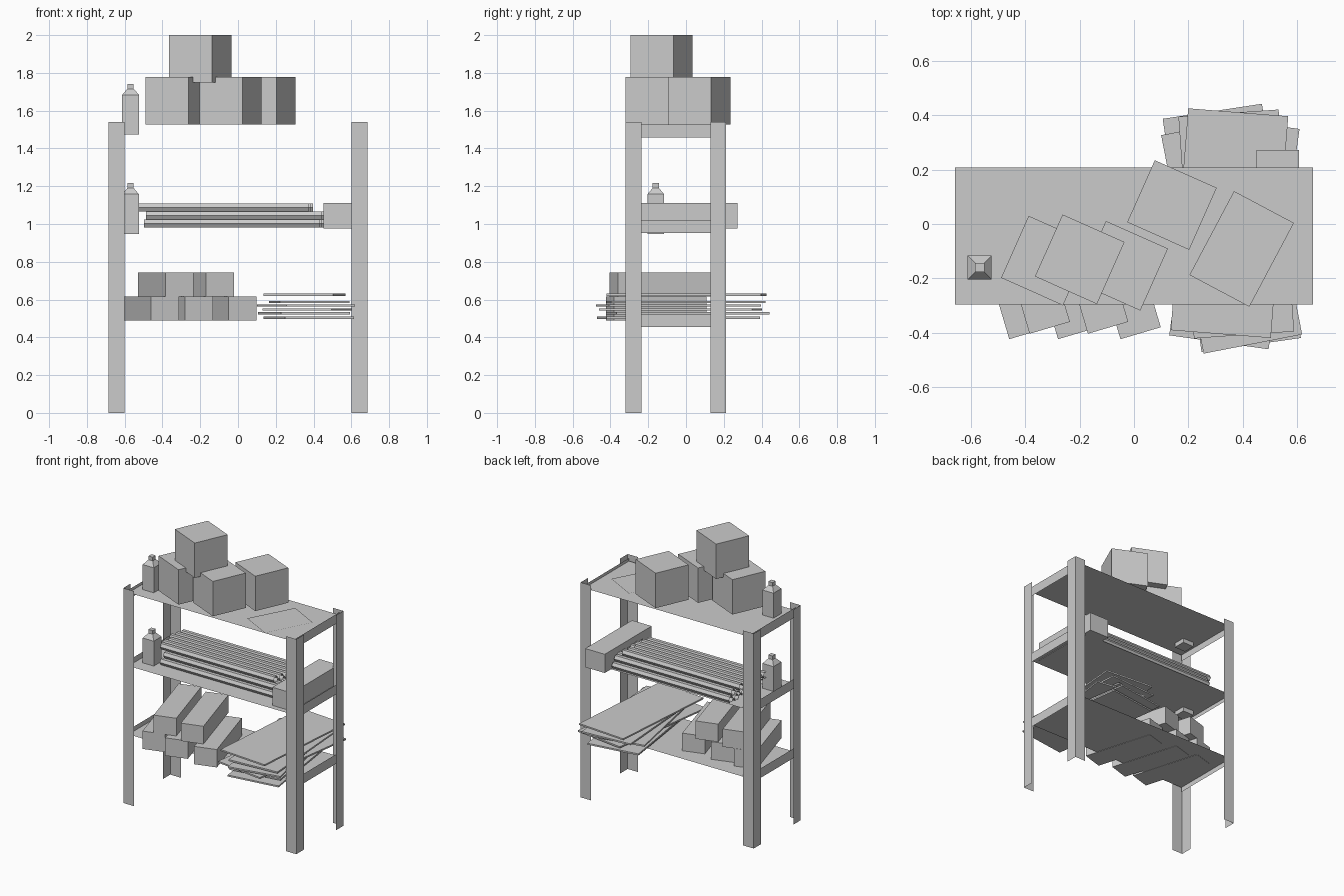
import bpy, bmesh
from math import radians, cos, sin, pi
from mathutils import Matrix, Vector

cube = bpy.data.objects.get("Cube")
if cube:
    bpy.data.objects.remove(cube, do_unlink=True)

grey = bpy.data.materials.new("plain_grey")
grey.use_nodes = True
grey.diffuse_color = (0.6, 0.6, 0.6, 1)
grey.node_tree.nodes["Principled BSDF"].inputs["Base Color"].default_value = (0.6, 0.6, 0.6, 1)


def finish(name, bm, loc=(0, 0, 0), turn=0):
    mesh = bpy.data.meshes.new(name)
    bm.to_mesh(mesh)
    bm.free()
    mesh.materials.append(grey)
    obj = bpy.data.objects.new(name, mesh)
    obj.location = loc
    obj.rotation_euler.z = radians(turn)
    bpy.context.collection.objects.link(obj)
    return obj


def box(name, size, base, turn=0):
    """Box standing on the given base centre."""
    bm = bmesh.new()
    bmesh.ops.create_cube(bm, size=1)
    bmesh.ops.scale(bm, vec=size, verts=bm.verts)
    bmesh.ops.translate(bm, vec=(0, 0, size[2] / 2), verts=bm.verts)
    return finish(name, bm, base, turn)


def strip(name, path, z0, z1):
    """Thin sheet-metal wall raised along a plan path."""
    bm = bmesh.new()
    low = [bm.verts.new((x, y, z0)) for x, y in path]
    high = [bm.verts.new((x, y, z1)) for x, y in path]
    for i in range(len(path) - 1):
        bm.faces.new((low[i], low[i + 1], high[i + 1], high[i]))
    return finish(name, bm)


def sheet(name, width, depth, loc, turn=0):
    bm = bmesh.new()
    bmesh.ops.create_grid(bm, x_segments=1, y_segments=1, size=0.5)
    bmesh.ops.scale(bm, vec=(width, depth, 1), verts=bm.verts)
    return finish(name, bm, loc, turn)


# Angle-iron posts
PX, FRONT, BACK, FLANGE, TOP = 0.686, -0.319, 0.213, 0.084, 1.54
for side, s in (("left", 1), ("right", -1)):
    for end, y, d in (("front", FRONT, 1), ("back", BACK, -1)):
        path = [(s * (PX - FLANGE), y), (s * PX, y), (s * PX, y + d * FLANGE)]
        if s * d < 0:
            path.reverse()
        strip(f"{end}_{side}_post", path, 0, TOP)

# Shelves and their end rails
for level, z, rail in (("bottom", 0.49, 0.455), ("middle", 0.98, 0.952), ("top", 1.505, 1.458)):
    sheet(f"{level}_shelf", 1.32, 0.506, (0, -0.044, z))
    for side, x in (("left", 0.66), ("right", -0.66)):
        strip(f"{level}_{side}_rail", [(x, -0.297), (x, 0.209)], rail, rail + 0.068)

# Cartons and a loose paper on the top shelf
for i, (x, y, z) in enumerate([(0.14, 0.07, 1.527), (-0.04, -0.154, 1.527),
                               (-0.325, -0.135, 1.527), (-0.2, -0.13, 1.75)]):
    box(f"carton_{i + 1}", (0.25, 0.25, 0.25), (x, y, z), -24)
sheet("loose_paper", 0.25, 0.35, (0.397, -0.092, 1.511), -28)


# Square bottles with a tapered shoulder and neck
def bottle(name, z):
    bm = bmesh.new()
    rings = []
    for half, h in ((0.044, 0), (0.044, 0.21), (0.017, 0.242), (0.017, 0.268)):
        rings.append([bm.verts.new((sx * half, sy * half, h))
                      for sx, sy in ((-1, -1), (1, -1), (1, 1), (-1, 1))])
    for a, b in zip(rings, rings[1:]):
        for k in range(4):
            n = (k + 1) % 4
            bm.faces.new((a[k], a[n], b[n], b[k]))
    bm.faces.new(rings[0][::-1])
    bm.faces.new(rings[-1])
    finish(name, bm, (-0.569, -0.16, z))


bottle("top_bottle", 1.474)
bottle("middle_bottle", 0.948)


# Stacked pipes, open at both ends
def pipe(name, x, y, z, length=0.93, radius=0.024):
    bm = bmesh.new()
    bmesh.ops.create_cone(bm, cap_ends=False, segments=6, radius1=radius,
                          radius2=radius, depth=length)
    bmesh.ops.rotate(bm, cent=(0, 0, 0), matrix=Matrix.Rotation(pi / 2, 3, 'Y'), verts=bm.verts)
    finish(name, bm, (x, y, z))


for row, (count, z, shift) in enumerate([(8, 1.003, -0.02), (7, 1.045, -0.01), (6, 1.087, -0.08)]):
    for i in range(count):
        y = 0.015 + (i - (count - 1) / 2) * 0.048
        pipe(f"pipe_{row + 1}_{i + 1}", shift + 0.012 * (i % 3 - 1), y, z)

# Long box beside the pipes
box("middle_long_box", (0.155, 0.53, 0.134), (0.53, 0.008, 0.976))

# Long boxes piled on the bottom shelf, placed by their front corner
for i, (x, y, z) in enumerate([(-0.46, -0.425, 0.488), (-0.28, -0.425, 0.488), (-0.05, -0.425, 0.488),
                               (-0.385, -0.405, 0.615), (-0.17, -0.405, 0.615)]):
    box(f"bottom_long_box_{i + 1}", (0.155, 0.51, 0.128), (x + 0.002, y + 0.267, z), 16.5)

# Untidy stack of boards
for i, (x, y, z, turn) in enumerate([(0.375, -0.04, 0.498, 8), (0.35, 0.01, 0.522, 8.6),
                                     (0.37, -0.03, 0.542, -8), (0.36, -0.04, 0.562, 11),
                                     (0.377, 0, 0.582, 4), (0.352, 0.003, 0.62, -4.5)]):
    box(f"board_{i + 1}", (0.37, 0.82, 0.011), (x, y, z), turn)
